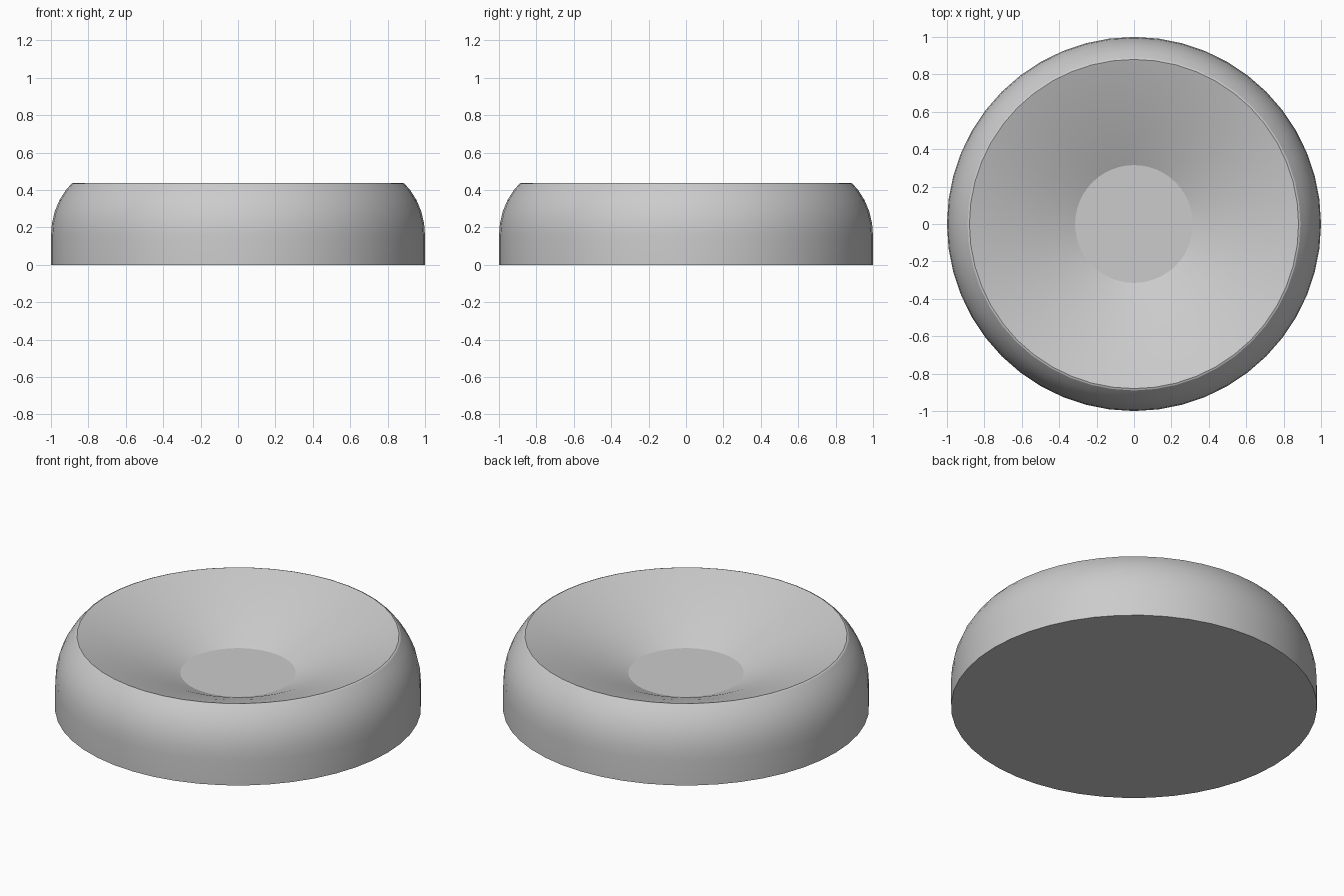
import bpy, bmesh, math

if "Cube" in bpy.data.objects:
    bpy.data.objects.remove(bpy.data.objects["Cube"])

SEGMENTS = 48

# Half profile (radius, height): base, rounded outer wall, rim, sloped dish, flat floor
profile = [(0, 0), (1.0, 0), (1.0, 0.15), (0.995, 0.22), (0.98, 0.285),
           (0.955, 0.345), (0.92, 0.40), (0.89, 0.434), (0.88, 0.438), (0.87, 0.435),
           (0.70, 0.375), (0.50, 0.298), (0.315, 0.215), (0, 0.215)]

# Lathe the profile around z
bm = bmesh.new()
verts = [bm.verts.new((r, 0, z)) for r, z in profile]
edges = [bm.edges.new(pair) for pair in zip(verts, verts[1:])]
bmesh.ops.spin(bm, geom=verts + edges, cent=(0, 0, 0), axis=(0, 0, 1),
               angle=math.tau, steps=SEGMENTS, use_duplicate=False)
bmesh.ops.remove_doubles(bm, verts=bm.verts, dist=0.0005)
bmesh.ops.recalc_face_normals(bm, faces=bm.faces)

mesh = bpy.data.meshes.new("round_dish")
bm.to_mesh(mesh)
bm.free()
dish = bpy.data.objects.new("round_dish", mesh)
bpy.context.collection.objects.link(dish)

# Smooth walls, crisp floor and base edges
bpy.context.view_layer.objects.active = dish
dish.select_set(True)
bpy.ops.object.shade_smooth_by_angle(angle=math.radians(20))
